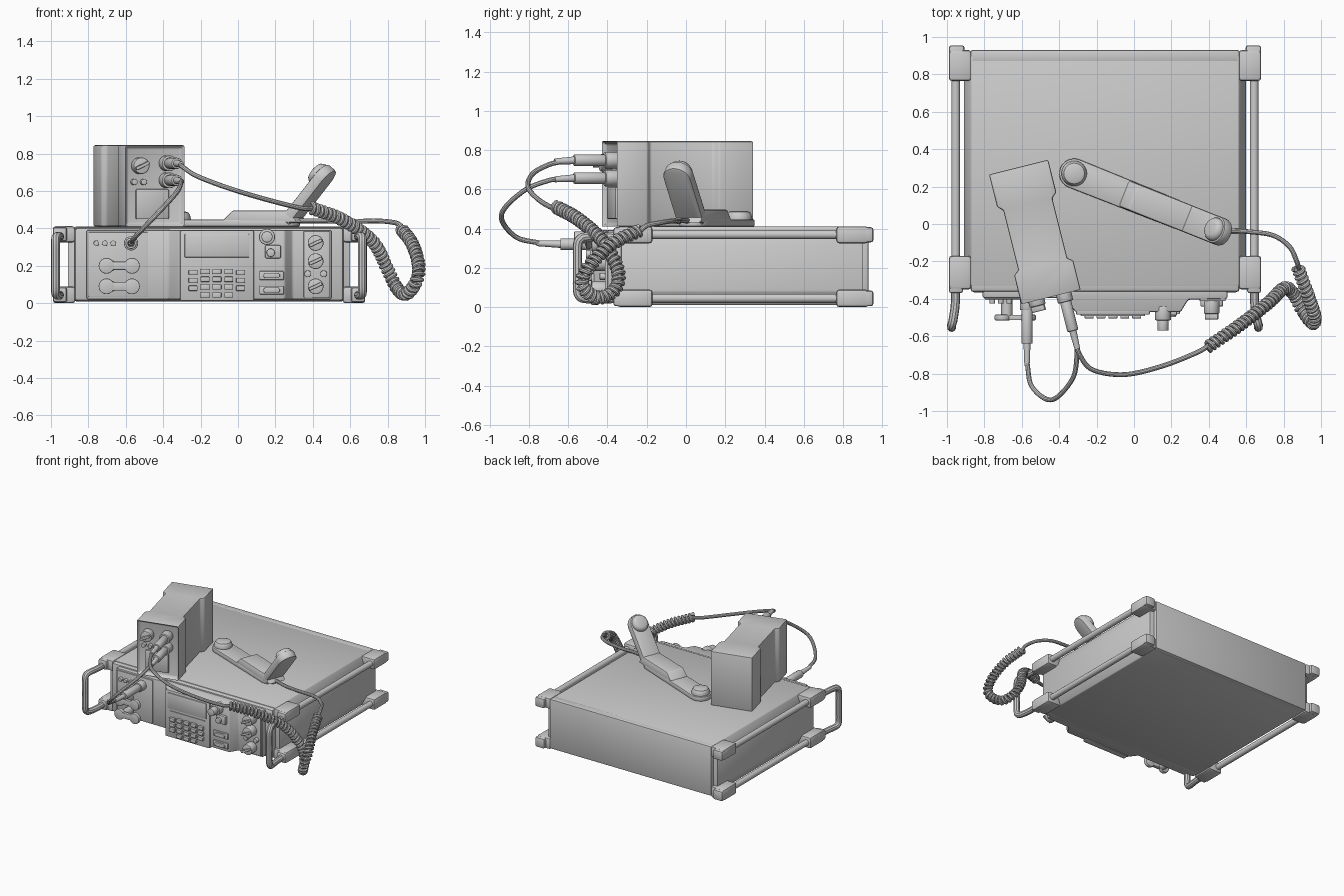
import bpy, bmesh, math
from mathutils import Matrix, Vector

if "Cube" in bpy.data.objects:
    bpy.data.objects.remove(bpy.data.objects["Cube"])

CX = -0.155          # symmetry plane of the radio case
I = Matrix()


def finish(name, bm, M=I, bevel=0.0, seg=2):
    bmesh.ops.recalc_face_normals(bm, faces=bm.faces[:])
    if bevel:
        es = [e for e in bm.edges if len(e.link_faces) == 2 and e.calc_face_angle(0) > 0.5]
        bmesh.ops.bevel(bm, geom=es, offset=bevel, segments=seg, profile=0.5,
                        affect='EDGES', clamp_overlap=True)
    me = bpy.data.meshes.new(name)
    bm.to_mesh(me)
    bm.free()
    ob = bpy.data.objects.new(name, me)
    bpy.context.collection.objects.link(ob)
    ob.matrix_world = M
    return ob


def prism_bm(pts, h0, h1):
    bm = bmesh.new()
    f = bm.faces.new([bm.verts.new((x, y, h0)) for x, y in pts])
    top = bmesh.ops.extrude_face_region(bm, geom=[f])
    for v in top['geom']:
        if isinstance(v, bmesh.types.BMVert):
            v.co.z = h1
    bmesh.ops.recalc_face_normals(bm, faces=bm.faces[:])
    return bm


def prism(name, pts, h0, h1, M=I, bevel=0.0, seg=2):
    return finish(name, prism_bm(pts, h0, h1), M, bevel, seg)


def box(name, x0, x1, y0, y1, z0, z1, bevel=0.0, M=I):
    return prism(name, [(x0, y0), (x1, y0), (x1, y1), (x0, y1)], z0, z1, M, bevel)


def cyl(name, p0, p1, r, r2=None, bevel=0.0, M=I, n=28):
    p0, p1 = Vector(p0), Vector(p1)
    bm = bmesh.new()
    d = p1 - p0
    bmesh.ops.create_cone(bm, cap_ends=True, segments=n, radius1=r,
                          radius2=r if r2 is None else r2, depth=d.length)
    rot = Vector((0, 0, 1)).rotation_difference(d).to_matrix().to_4x4()
    bm.transform(Matrix.Translation((p0 + p1) / 2) @ rot)
    return finish(name, bm, M, bevel)


def dial(name, x, z, y0, y1, r, M=I):
    # stud, optionally with a slanted grip bar when large
    cyl(name, (x, y0, z), (x, y1, z), r, bevel=r * 0.15, M=M)
    if r > 0.03:
        R = M @ Matrix.Translation((x, 0, z)) @ Matrix.Rotation(math.radians(-25), 4, 'Y')
        box(name + "_grip", -r * .9, r * .9, y1 - .03, y1, -r * .2, r * .2, .004, R)


def smooth_path(pts, n=12):
    P = [Vector(p) for p in pts]
    P = [2 * P[0] - P[1]] + P + [2 * P[-1] - P[-2]]
    out = []
    for a, b, c, d in zip(P, P[1:], P[2:], P[3:]):
        for k in range(n):
            t = k / n
            out.append(.5 * (2 * b + (c - a) * t + (2 * a - 5 * b + 4 * c - d) * t * t
                             + (3 * b - a - 3 * c + d) * t ** 3))
    return out + [P[-2]]


def tube(name, pts, r, res=3):
    cu = bpy.data.curves.new(name, 'CURVE')
    cu.dimensions = '3D'
    cu.bevel_depth, cu.bevel_resolution, cu.use_fill_caps = r, res, True
    sp = cu.splines.new('POLY')
    sp.points.add(len(pts) - 1)
    for q, p in zip(sp.points, pts):
        q.co = (*p, 1)
    ob = bpy.data.objects.new(name, cu)
    bpy.context.collection.objects.link(ob)


def coil(pts, R, pitch, n=14):
    path = smooth_path(pts, 40)
    out, ang, up = [], 0.0, Vector((0, 0, 1))
    for a, b in zip(path, path[1:]):
        t = (b - a).normalized()
        up = (up - t * up.dot(t)).normalized()
        side = t.cross(up)
        turn = (b - a).length / pitch * 2 * math.pi
        m = max(1, round(turn / (2 * math.pi) * n))
        for k in range(m):
            w = ang + turn * k / m
            out.append(a.lerp(b, k / m) + R * (up * math.cos(w) + side * math.sin(w)))
        ang += turn
    return out


def pill(x0, x1, r0, r1, n=14):
    arc = lambda c, r, s: [(c + r * math.cos(s + math.pi * k / n), r * math.sin(s + math.pi * k / n))
                           for k in range(n + 1)]
    return arc(x1, r1, -math.pi / 2) + arc(x0, r0, math.pi / 2)


# main case: chamfered section extruded front to back
w, e = .755, .715
sec = [(-e, .01), (e, .01), (w, .08), (w, .32), (e, .41), (-e, .41), (-w, .32), (-w, .08)]
to_y = Matrix.Translation((CX, 0, 0)) @ Matrix.Rotation(math.pi / 2, 4, 'X')
prism("case", sec, -.90, .33, to_y, .006)
box("rear_panel", CX - .72, CX + .72, .86, .93, .01, .41, .012)
box("front_frame", CX - .72, CX + .72, -.365, -.28, .01, .405, .02)

# rails, corner brackets and carry handles, mirrored left and right
for s, side in ((-1, "left"), (1, "right")):
    X = lambda d: CX + s * d
    for z, lvl in ((.37, "top"), (.045, "bottom")):
        cyl(f"rail_{side}_{lvl}", (X(.798), -.2, z), (X(.798), .8, z), .023)
        z0, z1 = (.325, .412) if lvl == "top" else (0, .09)
        for y0, y1, end, tip in ((-.35, -.17, "front", -.37), (.765, .93, "rear", .955)):
            prism(f"bracket_{side}_{lvl}_{end}",
                  [(X(.715), y0), (X(.835), y0), (X(.835), y1), (X(.715), y1)], z0, z1, bevel=.016)
            ty0, ty1 = sorted((tip, (y0 + y1) / 2))
            prism(f"bracket_tip_{side}_{lvl}_{end}",
                  [(X(.76), ty0), (X(.835), ty0), (X(.835), ty1), (X(.75), ty1)],
                  z0 + .005, z1 - .005, bevel=.014)
    path = [(.80, -.3, .355), (.80, -.42, .358), (.812, -.51, .357), (.82, -.54, .345),
            (.82, -.552, .31), (.82, -.552, .2), (.82, -.552, .09), (.82, -.54, .055),
            (.812, -.51, .043), (.80, -.42, .042), (.80, -.3, .045)]
    tube(f"handle_{side}", smooth_path([(X(a), y, z) for a, y, z in path], 6), .024)

# stepped front panel and its sub-panels
prism("front_panel", [(-.81, -.33), (-.81, -.395), (-.37, -.395), (-.315, -.47), (.25, -.47),
                      (.29, -.405), (.5, -.4), (.5, -.33)], .02, .392, bevel=.01)
box("left_panel", -.80, -.48, -.403, -.38, .035, .38, .005)
box("display_keypad_panel", -.31, .085, -.485, -.44, .012, .39, .008)
box("display_window", -.285, .06, -.492, -.47, .245, .37, .004)
box("display_divider", -.27, .045, -.49, -.47, .222, .228)
box("right_panel", .35, .49, -.413, -.38, .03, .385, .006)
for k, z in enumerate((.17, .128, .086, .044)):
    for c in range(5):
        if c in (0, 4) and k == 3:
            continue
        x = -.24 + c * .0635
        zz = z - (.006 if c in (0, 4) else 0)
        box(f"key_{k}_{c}", x - .024, x + .024, -.505, -.48, zz - .014, zz + .014, .004)

# left panel fittings
for i, x in enumerate((-.757, -.712, -.667)):
    dial(f"small_stud_{i}", x, .32, -.39, -.425, .015)
for i, z in enumerate((.2, .09)):
    for sx in (-1, 1):
        cyl(f"wing_knob_{i}_{sx}", (-.635 + sx * .068, -.485, z), (-.635 + sx * .068, -.515, z), .042, bevel=.005)
    box(f"wing_knob_bar_{i}", -.70, -.57, -.514, -.486, z - .022, z + .022, .004)
    cyl(f"wing_knob_stem_{i}", (-.68, -.39, z), (-.68, -.49, z), .03)

# centre and right controls
cyl("volume_base", (.155, -.44, .355), (.155, -.515, .355), .043, bevel=.006)
cyl("volume_knob", (.155, -.5, .355), (.155, -.57, .355), .03, bevel=.005)
box("fuse_cover", .145, .23, -.49, -.46, .24, .31, .008)
cyl("fuse_cap", (.175, -.48, .27), (.175, -.51, .27), .022, bevel=.004)
for i, z in enumerate((.148, .07)):
    box(f"data_port_{i}", .115, .245, -.482, -.46, z - .023, z + .023, .004)
    prism(f"data_port_shell_{i}", pill(-.03, .03, .014, .014), .46, .497,
          Matrix.Translation((.18, 0, z)) @ Matrix.Rotation(math.pi / 2, 4, 'X'), .003)
for i, z in enumerate((.322, .225, .09)):
    dial(f"rotary_switch_{i}", .415, z, -.4, -.48, .042)
for i, x in enumerate((.373, .458)):
    dial(f"toggle_{i}", x, .157, -.4, -.44, .018)

# loudspeaker unit, turned on top of the case
S = Matrix.Translation((-.53, -.045, 0)) @ Matrix.Rotation(math.radians(14), 4, 'Z')
half = [(.163, -.36), (.163, -.195), (.135, -.175), (.135, .155), (.163, .18), (.163, .36)]
bm = prism_bm(half + [(-x, y) for x, y in reversed(half)], .41, .845)
face = min(bm.faces, key=lambda f: f.calc_center_median().y)
bmesh.ops.inset_region(bm, faces=[face], thickness=.022)
bmesh.ops.translate(bm, verts=face.verts[:], vec=(0, .03, 0))
finish("speaker_box", bm, S, .009)
box("speaker_grille", -.10, .08, -.345, -.32, .45, .61, .005, S)
dial("speaker_dial", -.08, .735, -.32, -.385, .044, S)
for i, u in enumerate((-.112, -.06)):
    dial(f"speaker_stud_{i}", u, .648, -.32, -.36, .016, S)

# cable plugs
for i, z in enumerate((.748, .657)):
    cyl(f"speaker_plug_ring_{i}", (.07, -.32, z), (.07, -.40, z), .042, bevel=.006, M=S)
    cyl(f"speaker_plug_{i}", (.07, -.39, z), (.07, -.56, z), .03, bevel=.006, M=S)
    cyl(f"speaker_plug_relief_{i}", (.07, -.55, z), (.07, -.66, z - .006), .02, .015, M=S)
cyl("radio_plug_ring", (-.572, -.39, .32), (-.572, -.46, .32), .038, bevel=.005)
cyl("radio_plug", (-.572, -.44, .32), (-.572, -.64, .32), .03, bevel=.006)
cyl("radio_plug_relief", (-.572, -.63, .32), (-.572, -.76, .325), .019, .014)

# cables
tube("speaker_cable", smooth_path([(-.31, -.63, .652), (-.305, -.70, .645), (-.33, -.83, .59),
     (-.44, -.94, .47), (-.545, -.87, .36), (-.572, -.74, .325)]), .013)
tube("handset_cable", smooth_path([(-.31, -.63, .742), (-.29, -.70, .725), (-.22, -.78, .68),
     (-.05, -.805, .615), (.15, -.76, .555), (.33, -.69, .51), (.40, -.65, .505)]), .013)
run = [(.39, -.66, .51), (.56, -.545, .445), (.72, -.42, .33), (.80, -.345, .18), (.85, -.37, .08),
       (.90, -.46, .05), (.955, -.53, .12), (.965, -.49, .21), (.93, -.38, .32), (.875, -.23, .395)]
tube("coiled_cable", coil(run, .026, .027), .0115, 2)
tube("handset_lead", smooth_path([(.88, -.24, .38), (.87, -.20, .415), (.83, -.12, .432), (.74, -.06, .44),
     (.6, -.04, .437), (.45, -.03, .44), (.30, .02, .44)]), .013)

# telephone handset: flat ear end, thick grip, raised mouth end
H = Matrix.Translation((-.32, .27, 0)) @ Matrix.Rotation(math.radians(-21.7), 4, 'Z')
prism("handset_body", pill(0, .62, .08, .075), .41, .447, H, .008)
prism("handset_grip", [(.27, .43), (.34, .497), (.66, .497), (.72, .43)], -.075, .075,
      H @ Matrix.Rotation(math.pi / 2, 4, 'X'), .012)
cyl("handset_earpiece", (0, 0, .43), (0, 0, .49), .072, .06, bevel=.02, M=H)
A = H @ Matrix.Translation((.66, 0, .415)) @ Matrix.Rotation(math.radians(-50), 4, 'Y')
prism("handset_arm", pill(.04, .305, .075, .075), 0, .06, A, .012)
cyl("handset_mouthpiece", (.305, 0, .05), (.305, 0, .095), .07, .055, bevel=.018, M=A)

# turn curves into meshes and smooth everything, keeping edges sharp
bpy.ops.object.select_all(action='SELECT')
bpy.context.view_layer.objects.active = bpy.data.objects["case"]
bpy.ops.object.convert(target='MESH')
bpy.ops.object.shade_smooth_by_angle(angle=math.radians(35))
